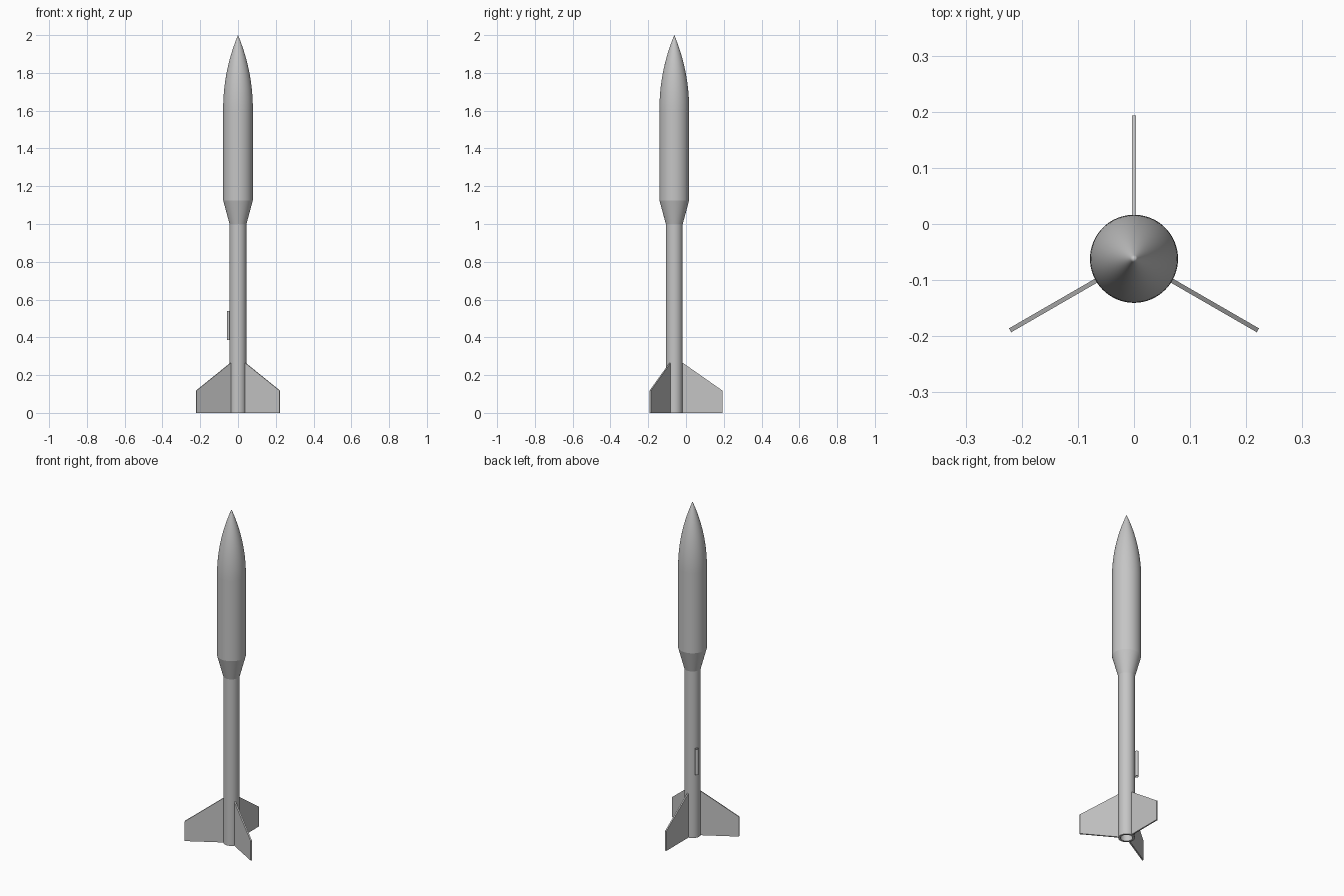
import bpy, bmesh, math
from mathutils import Matrix

if "Cube" in bpy.data.objects:
    bpy.data.objects.remove(bpy.data.objects["Cube"])

CY = -0.062          # rocket axis in y
R_LOW, R_UP = 0.0447, 0.0785
FIN_R, FIN_T = 0.255, 0.008

grey = bpy.data.materials.new("light_grey")
grey.diffuse_color = (0.56, 0.56, 0.56, 1)
grey.use_nodes = True
grey.node_tree.nodes["Principled BSDF"].inputs["Base Color"].default_value = grey.diffuse_color


def finish(name, bm, smooth=True):
    bmesh.ops.recalc_face_normals(bm, faces=bm.faces)
    mesh = bpy.data.meshes.new(name)
    bm.to_mesh(mesh)
    bm.free()
    mesh.materials.append(grey)
    ob = bpy.data.objects.new(name, mesh)
    bpy.context.collection.objects.link(ob)
    if smooth:
        bpy.ops.object.select_all(action='DESELECT')
        ob.select_set(True)
        bpy.context.view_layer.objects.active = ob
        bpy.ops.object.shade_smooth_by_angle(angle=math.radians(30))
    return ob


def lathe(name, profile, centre=(0, CY), steps=64, closed=False):
    """Spin (radius, height) points around a vertical axis."""
    bm = bmesh.new()
    pts = profile + profile[:1] if closed else profile
    verts = [bm.verts.new((r, 0, z)) for r, z in pts]
    edges = [bm.edges.new(p) for p in zip(verts, verts[1:])]
    bmesh.ops.spin(bm, geom=verts + edges, cent=(0, 0, 0), axis=(0, 0, 1),
                   angle=math.tau, steps=steps)
    bmesh.ops.remove_doubles(bm, verts=bm.verts, dist=1e-5)
    bmesh.ops.translate(bm, verts=bm.verts, vec=(*centre, 0))
    return finish(name, bm)


# Lower body tube with the open engine bay
lathe("body_tube", [(0, 0.25), (0.033, 0.25), (0.033, 0), (R_LOW, 0), (R_LOW, 1.0)])

# Flared transition and wide payload tube
lathe("transition", [(R_LOW, 1.0), (R_UP, 1.125)])
lathe("payload_tube", [(R_UP, 1.125), (R_UP, 1.61)])

# Tangent ogive nose cone
base, length = 1.61, 0.39
rho = (R_UP ** 2 + length ** 2) / (2 * R_UP)
nose = []
for i in range(25):
    h = length * i / 24
    nose.append((max(0, math.sqrt(rho ** 2 - h ** 2) + R_UP - rho), base + h))
nose[-1] = (0, 2.0)
lathe("nose_cone", nose)

# Three swept fins
outline = [(0.042, 0), (FIN_R, 0), (FIN_R, 0.118), (R_LOW, 0.265), (0.042, 0.265)]
for n, angle in enumerate((90, 210, 330)):
    bm = bmesh.new()
    face = bm.faces.new([bm.verts.new((r, -FIN_T / 2, z)) for r, z in outline])
    ext = bmesh.ops.extrude_face_region(bm, geom=[face])
    moved = [g for g in ext["geom"] if isinstance(g, bmesh.types.BMVert)]
    bmesh.ops.translate(bm, verts=moved, vec=(0, FIN_T, 0))
    bm.transform(Matrix.Translation((0, CY, 0)) @ Matrix.Rotation(math.radians(angle), 4, 'Z'))
    finish(f"fin_{n + 1}", bm, smooth=False)

# Launch lug: a small open tube between two fins
a, lug_r = math.radians(150), 0.0105
d = R_LOW + lug_r - 0.0005
lathe("launch_lug", [(lug_r, 0.385), (lug_r, 0.54), (0.008, 0.54), (0.008, 0.385)],
      centre=(d * math.cos(a), CY + d * math.sin(a)), steps=24, closed=True)
